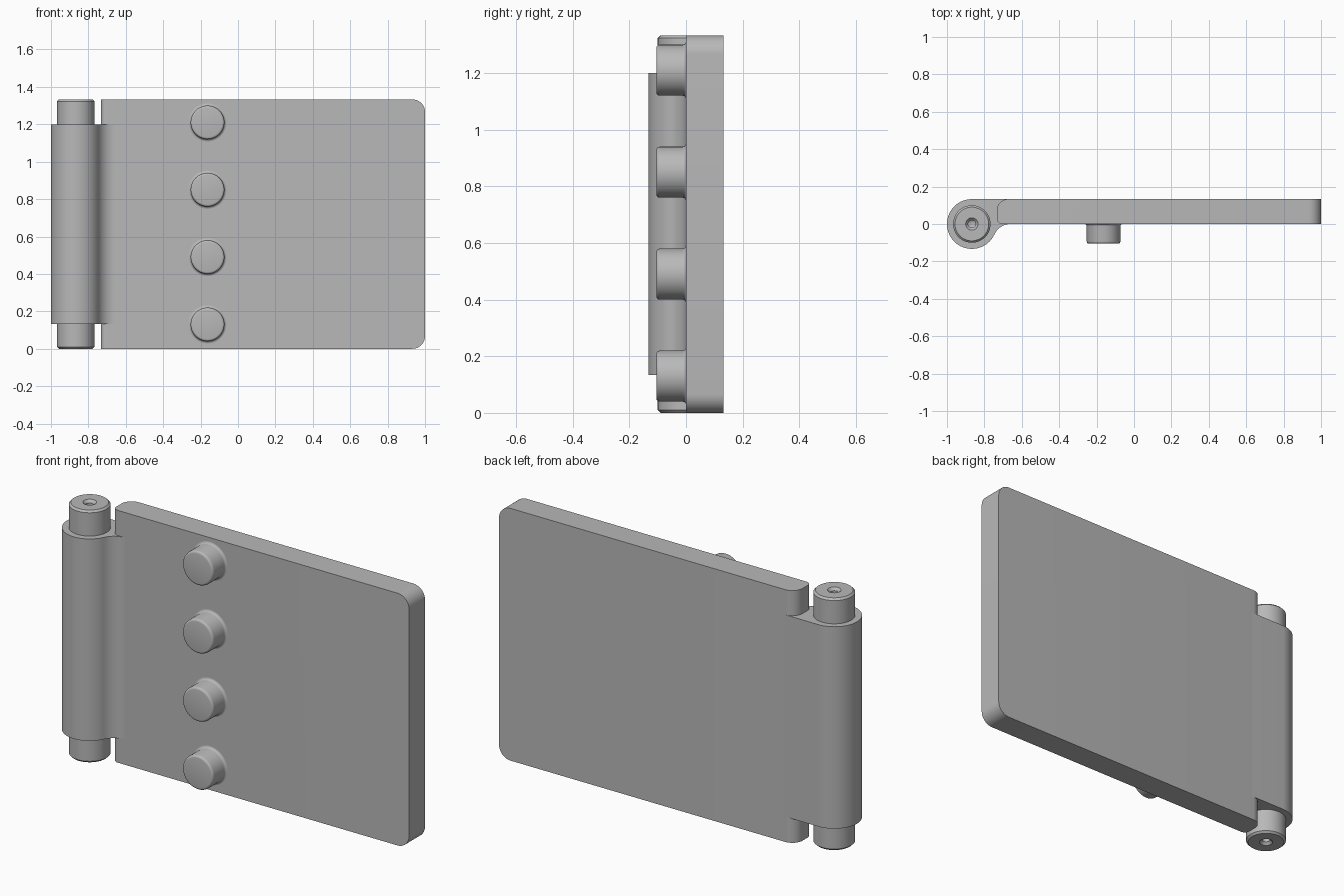
import bpy, bmesh, math
from mathutils import Matrix

if "Cube" in bpy.data.objects:
    bpy.data.objects.remove(bpy.data.objects["Cube"])

grey = bpy.data.materials.new("satin grey")
grey.diffuse_color = (0.48, 0.48, 0.48, 1)
grey.use_nodes = True
grey.node_tree.nodes["Principled BSDF"].inputs["Base Color"].default_value = grey.diffuse_color

T = 0.133            # plate thickness and barrel radius
H = 1.333            # overall height
AX = -1 + T          # hinge axis x


def finish(name, bm):
    bmesh.ops.recalc_face_normals(bm, faces=bm.faces)
    me = bpy.data.meshes.new(name)
    bm.to_mesh(me)
    bm.free()
    me.materials.append(grey)
    ob = bpy.data.objects.new(name, me)
    bpy.context.collection.objects.link(ob)
    bpy.ops.object.select_all(action='DESELECT')
    ob.select_set(True)
    bpy.context.view_layer.objects.active = ob
    bpy.ops.object.shade_smooth_by_angle(angle=math.radians(30))
    return ob


def lathe(name, profile, matrix, steps=64):
    """Spin an (r, z) profile about z; ends are closed."""
    bm = bmesh.new()
    rings = []
    for r, z in profile:
        if r == 0:
            rings.append([bm.verts.new((0, 0, z))] * steps)
        else:
            rings.append([bm.verts.new((r * math.cos(2 * math.pi * i / steps),
                                        r * math.sin(2 * math.pi * i / steps), z))
                          for i in range(steps)])
    for a, b in zip(rings, rings[1:]):
        for i in range(steps):
            j = (i + 1) % steps
            bm.faces.new(list(dict.fromkeys((a[i], a[j], b[j], b[i]))))
    bm.transform(matrix)
    return finish(name, bm)


def arc(cx, cy, r, a0, a1, n):
    return [(cx + r * math.cos(math.radians(a0 + (a1 - a0) * i / n)),
             cy + r * math.sin(math.radians(a0 + (a1 - a0) * i / n))) for i in range(n + 1)]


# Leaf plate: rounded free corners, rounded edge beside the barrel
X0 = -0.733
bm = bmesh.new()
bmesh.ops.create_cube(bm, size=1, matrix=Matrix.Translation(((X0 + 1) / 2, T / 2, H / 2))
                      @ Matrix.Diagonal((1 - X0, T, H, 1)))


def round_edges(test, radius):
    edges = [e for e in bm.edges if all(test(v.co) for v in e.verts)]
    bmesh.ops.bevel(bm, geom=edges, offset=radius, segments=10, profile=0.5, affect='EDGES')


round_edges(lambda c: c.x > 0.99 and c.z > H - 0.01, 0.067)
round_edges(lambda c: c.x > 0.9 and c.z < 0.01, 0.067)
round_edges(lambda c: c.x < X0 + 0.01 and c.y > T - 0.01, 0.06)
round_edges(lambda c: c.x < X0 + 0.01 and c.y < 0.01, 0.03)
finish("leaf_plate", bm)

# Hinge barrel: flush at the back, blended into the plate at the front
fx, fr = -0.66, 0.0945
turn = math.degrees(math.atan2(fr, fx - AX))
outline = arc(AX, 0, T, 90, 360 - turn, 48) + arc(fx, -fr, fr, 180 - turn, 90, 12)[1:] + [(fx, T)]
bm = bmesh.new()
base = bm.faces.new([bm.verts.new((x, y, 0.133)) for x, y in outline])
ext = bmesh.ops.extrude_face_region(bm, geom=[base])
bmesh.ops.translate(bm, vec=(0, 0, 1.067),
                    verts=[g for g in ext['geom'] if isinstance(g, bmesh.types.BMVert)])
finish("hinge_barrel", bm)

# Hinge pin with chamfered ends and centre holes
half = [(0, 0.06), (0.02, 0.05), (0.02, 0.014), (0.033, 0), (0.09, 0), (0.1, 0.01)]
lathe("hinge_pin", half + [(r, H - z) for r, z in reversed(half)],
      Matrix.Translation((AX, 0, 0)))

# Row of round studs on the front, with soft rims and base fillets
stud = ([(0.102, -0.002), (0.102, 0)] + arc(0.102, 0.012, 0.012, 270, 180, 4)[1:]
        + arc(0.078, 0.093, 0.012, 0, 90, 4) + [(0, 0.105)])
for i in range(4):
    lathe(f"stud_{i + 1}", stud, Matrix.Translation((-0.163, 0, 0.13 + 0.36 * i))
          @ Matrix.Rotation(math.pi / 2, 4, 'X'))
